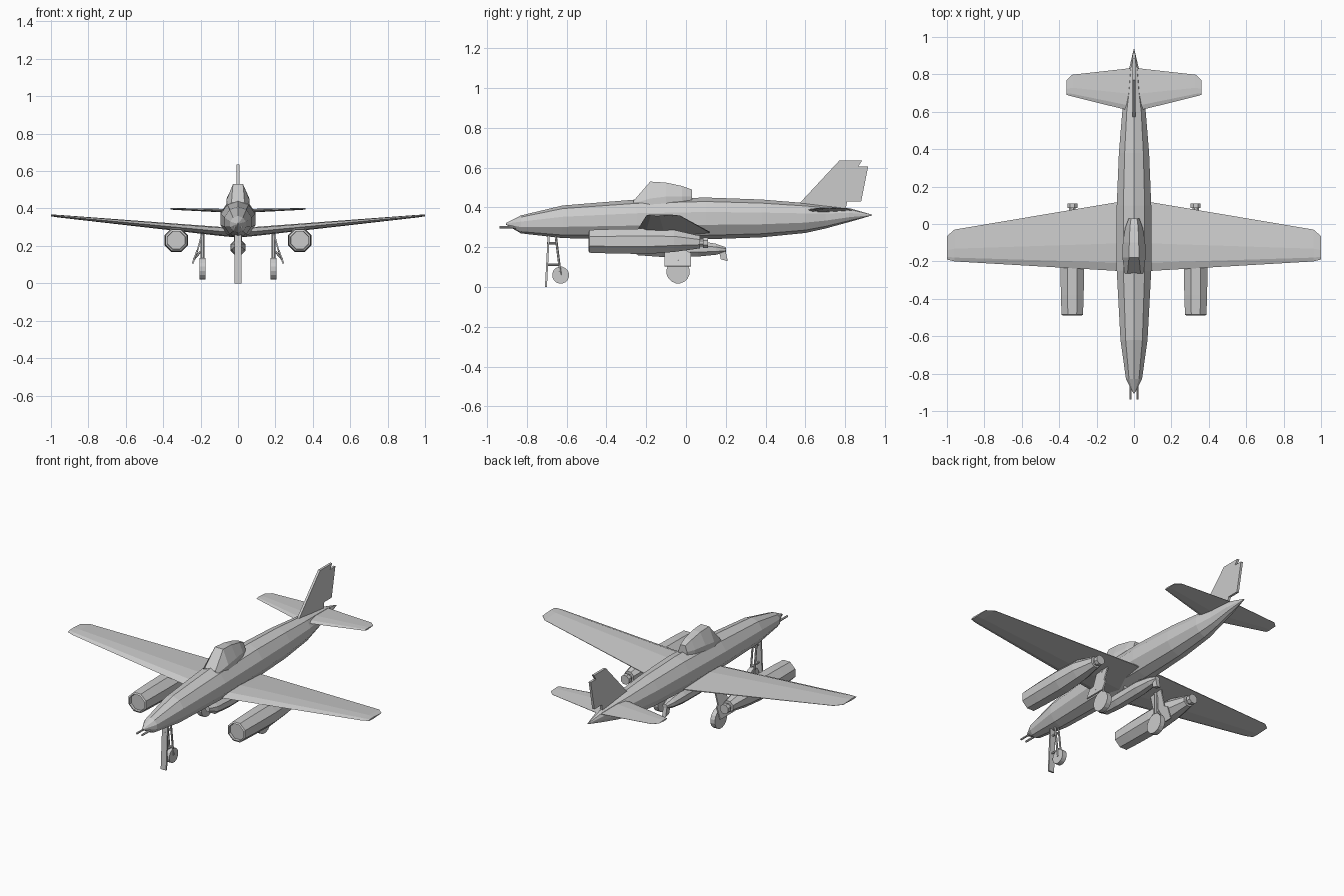
import bpy, bmesh
from math import cos, sin, pi
from mathutils import Vector


def loft(name, rings, mirror=False):
    """Skin a list of equal-length point rings and cap both ends."""
    bm = bmesh.new()
    vs = [[bm.verts.new(p) for p in r] for r in rings]
    n = len(rings[0])
    for a, b in zip(vs, vs[1:]):
        for i in range(n):
            j = (i + 1) % n
            bm.faces.new((a[i], a[j], b[j], b[i]))
    bm.faces.new(vs[0][::-1])
    bm.faces.new(vs[-1])
    bmesh.ops.remove_doubles(bm, verts=bm.verts, dist=1e-5)
    bmesh.ops.recalc_face_normals(bm, faces=bm.faces)
    me = bpy.data.meshes.new(name)
    bm.to_mesh(me)
    bm.free()
    ob = bpy.data.objects.new(name, me)
    bpy.context.collection.objects.link(ob)
    if mirror:
        m = ob.modifiers.new("mirror", "MIRROR")
        m.use_mirror_merge = False
    return ob


def body(name, sections, n, x=0, phase=0.0, mirror=False):
    """Round body along y; sections are (y, centre z, x radius, z radius)."""
    ang = [2 * pi * (i + phase) / n for i in range(n)]
    return loft(name, [[(x + rx * sin(a), y, z + rz * cos(a)) for a in ang]
                       for y, z, rx, rz in sections], mirror)


def tube(name, p, q, r, n=8, mirror=False):
    p, q = Vector(p), Vector(q)
    d = (q - p).normalized()
    u = d.orthogonal().normalized()
    v = d.cross(u)
    ang = [2 * pi * (i + 0.5) / n for i in range(n)]
    return loft(name, [[c + r * (u * cos(a) + v * sin(a)) for a in ang]
                       for c in (p, q)], mirror)


def plate(name, pts, offset, mirror=False):
    """Flat outline thickened by plus and minus the offset vector."""
    o = Vector(offset)
    return loft(name, [[Vector(p) - o for p in pts],
                       [Vector(p) + o for p in pts]], mirror)


def aerofoil(x, lead, trail, z, t):
    c = trail - lead
    return [(x, lead, z), (x, lead + .12 * c, z + .8 * t), (x, lead + .4 * c, z + t),
            (x, trail, z + .1 * t), (x, trail, z - .1 * t),
            (x, lead + .4 * c, z - t), (x, lead + .12 * c, z - .8 * t)]


# Fuselage
body("fuselage", [(-.905, .318, .004, .004), (-.83, .315, .045, .045),
                  (-.62, .328, .076, .082), (-.25, .34, .097, .1),
                  (.1, .345, .097, .105), (.38, .345, .085, .095),
                  (.60, .347, .066, .075), (.70, .352, .046, .058),
                  (.82, .362, .03, .035), (.935, .362, .002, .002)], 10)

# Nose guns
tube("nose_gun", (.018, -.937, .3), (.018, -.8, .3), .006, 6, True)

# Canopy: windscreen, hood and squared-off rear
canopy = []
for y, w, zm, t, zt in [(-.265, .05, .425, .035, .432), (-.18, .062, .45, .027, .53),
                        (-.10, .06, .46, .025, .525), (-.02, .047, .46, .022, .508),
                        (.03, .028, .46, .016, .49)]:
    canopy.append([(-w, y, .41), (-w, y, zm - .005), (-t, y, zt), (t, y, zt),
                   (w, y, zm - .005), (w, y, .41)])
loft("canopy", canopy)

# Wings and tailplanes
loft("wing", [aerofoil(0, -.255, .125, .27, .026), aerofoil(.1, -.25, .115, .278, .024),
              aerofoil(.96, -.2, -.03, .359, .007), aerofoil(1, -.19, -.065, .363, .005)], True)
loft("tailplane", [aerofoil(0, .6, .835, .386, .011), aerofoil(.33, .682, .798, .397, .005),
                   aerofoil(.36, .69, .77, .398, .004)], True)

# Fin with notched rudder
plate("fin", [(0, .565, .415), (0, .77, .635), (0, .885, .635), (0, .865, .605),
              (0, .915, .605), (0, .88, .43), (0, .81, .43), (0, .8, .38), (0, .62, .39)],
      (.007, 0, 0))

# Engine nacelles with recessed intakes and jet pipes
body("engine_nacelle", [(-.475, .23, .05, .05), (-.49, .23, .052, .052),
                        (-.485, .23, .062, .062), (-.38, .23, .066, .066),
                        (-.2, .23, .069, .069), (-.06, .232, .06, .06),
                        (.07, .226, .034, .034)], 8, .33, .5, True)
body("jet_pipe", [(.05, .224, .02, .02), (.085, .223, .02, .02), (.085, .223, .029, .029),
                  (.11, .223, .029, .029)], 8, .33, .5, True)

# Belly pod with tail vane
body("belly_pod", [(-.29, .205, .015, .018), (-.24, .195, .036, .038),
                   (-.12, .192, .044, .044), (.06, .193, .044, .043),
                   (.15, .19, .033, .03), (.2, .188, .016, .013)], 8, 0, .5)
tube("pod_pylon", (0, -.06, .22), (0, -.06, .28), .022, 4)
plate("pod_vane", [(0, .165, .185), (0, .175, .14), (0, .21, .13), (0, .197, .19)], (.012, 0, 0))

# Main landing gear
tube("main_strut", (.19, -.04, .28), (.19, -.04, .08), .011, 8, True)
tube("main_wheel", (.175, -.04, .077), (.205, -.04, .077), .059, 16, True)
tube("main_brace", (.2, -.04, .17), (.235, -.04, .13), .006, 6, True)
plate("main_gear_door", [(.19, -.085, .275), (.215, -.085, .18), (.22, -.108, .172),
                         (.243, -.108, .105), (.243, .025, .105), (.22, .025, .172),
                         (.215, .005, .18), (.19, .005, .275)], (.004, 0, .001), True)

# Nose landing gear with door and links
plate("nose_gear_door", [(-.018, -.69, .26), (.018, -.69, .26),
                         (.018, -.704, 0), (-.018, -.704, 0)], (0, .005, 0))
tube("nose_strut", (.012, -.655, .26), (.012, -.63, .06), .006, 6, True)
tube("nose_wheel", (-.014, -.63, .06), (.014, -.63, .06), .043, 16)
for i, (y, z) in enumerate([(-.65, .22), (-.636, .112)]):
    tube(f"nose_link_{i}", (0, -.698, z), (0, y, z), .006, 6)
    tube(f"nose_crossbar_{i}", (-.014, y, z), (.014, y, z), .006, 6)
